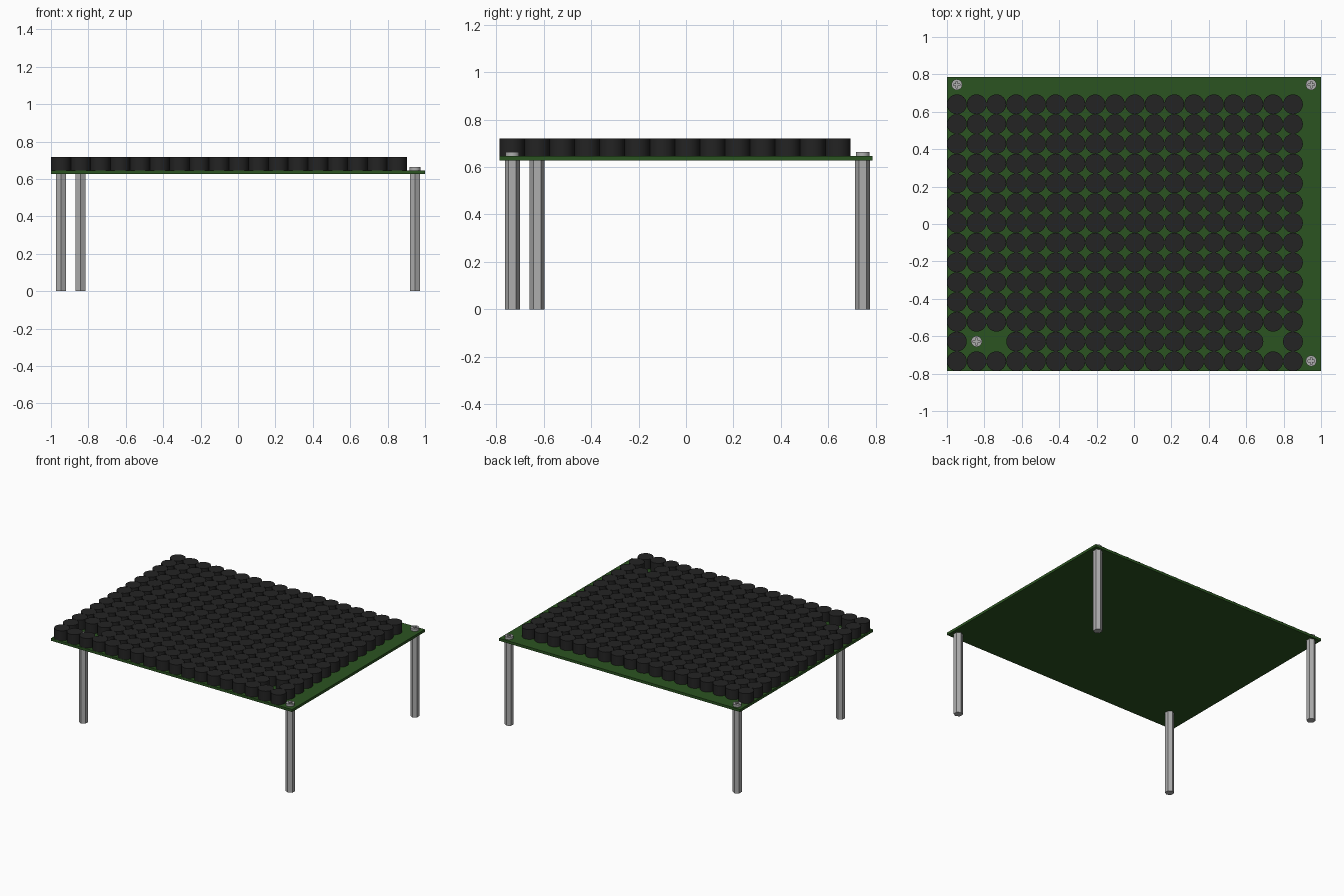
import bpy, bmesh, math
from mathutils import Matrix, Vector

if "Cube" in bpy.data.objects:
    bpy.data.objects.remove(bpy.data.objects["Cube"])

BOARD_BOTTOM, BOARD_TOP = 0.627, 0.646
PITCH = 0.1057


def material(name, rgb):
    m = bpy.data.materials.new(name)
    m.diffuse_color = (*rgb, 1)
    m.use_nodes = True
    m.node_tree.nodes["Principled BSDF"].inputs["Base Color"].default_value = m.diffuse_color
    return m


green = material("board green", (0.024, 0.088, 0.015))
black = material("soft black", (0.017, 0.017, 0.017))
metal = material("grey metal", (0.42, 0.42, 0.42))


def finish(bm, name, mat):
    me = bpy.data.meshes.new(name)
    bm.to_mesh(me)
    bm.free()
    me.materials.append(mat)
    ob = bpy.data.objects.new(name, me)
    bpy.context.collection.objects.link(ob)
    return ob


def add_cylinder(bm, x, y, z0, z1, r, sides, r_top=None, turn=0.0):
    mat = Matrix.Translation((x, y, (z0 + z1) / 2)) @ Matrix.Rotation(turn, 4, 'Z')
    bmesh.ops.create_cone(bm, cap_ends=True, segments=sides, radius1=r,
                          radius2=r if r_top is None else r_top,
                          depth=z1 - z0, matrix=mat)


def add_box(bm, center, size):
    mat = Matrix.Translation(center) @ Matrix.Diagonal((*size, 1))
    bmesh.ops.create_cube(bm, size=1, matrix=mat)


def smooth(ob):
    bpy.ops.object.select_all(action='DESELECT')
    bpy.context.view_layer.objects.active = ob
    ob.select_set(True)
    bpy.ops.object.shade_smooth_by_angle(angle=math.radians(30))


# Circuit board plate
bm = bmesh.new()
add_box(bm, (0, 0, (BOARD_BOTTOM + BOARD_TOP) / 2),
        (2, 1.574, BOARD_TOP - BOARD_BOTTOM))
finish(bm, "board", green)

# Grid of round pads, leaving gaps around the two inner screw positions
gaps = {(1, 1), (2, 1), (16, 1)}
bm = bmesh.new()
for col in range(18):
    for row in range(14):
        if (col, row) not in gaps:
            add_cylinder(bm, -0.947 + col * PITCH, -0.734 + row * PITCH,
                         BOARD_TOP - 0.004, 0.719, PITCH / 2, 32)
smooth(finish(bm, "round_pads", black))

# Hexagonal standoff legs and cross-recess screws
spots = {"back_left": (-0.947, 0.745), "back_right": (0.947, 0.745),
         "front_right": (0.947, -0.732), "front_left": (-0.842, -0.628)}
for place, (x, y) in spots.items():
    bm = bmesh.new()
    add_cylinder(bm, x, y, 0, BOARD_BOTTOM, 0.0315, 6, turn=math.pi / 6)
    # align one corner of the hexagon with the y axis
    pts = [v.co - Vector((x, y, 0)) for v in bm.verts]
    if max(abs(p.x) for p in pts) > 0.03:
        bmesh.ops.rotate(bm, verts=bm.verts, cent=(x, y, 0),
                         matrix=Matrix.Rotation(math.pi / 6, 3, 'Z'))
    finish(bm, place + "_leg", metal)

    bm = bmesh.new()
    add_cylinder(bm, x, y, BOARD_TOP - 0.002, 0.664, 0.029, 24)
    head = finish(bm, place + "_screw", metal)

    # cross-shaped recess cutter, drawn as one twelve-sided outline
    bm = bmesh.new()
    a, b = 0.0045, 0.018
    quarter = [(b, -a), (b, a), (a, a)]
    verts = []
    for k in range(4):
        rot = Matrix.Rotation(k * math.pi / 2, 2)
        for p in quarter:
            q = rot @ Vector(p)
            verts.append(bm.verts.new((x + q.x, y + q.y, 0.652)))
    face = bm.faces.new(verts)
    ext = bmesh.ops.extrude_face_region(bm, geom=[face])
    top = [g for g in ext["geom"] if isinstance(g, bmesh.types.BMVert)]
    bmesh.ops.translate(bm, verts=top, vec=(0, 0, 0.03))
    bmesh.ops.recalc_face_normals(bm, faces=bm.faces)
    cutter = finish(bm, place + "_recess_cutter", metal)

    mod = head.modifiers.new("recess", 'BOOLEAN')
    mod.operation = 'DIFFERENCE'
    mod.solver = 'EXACT'
    mod.object = cutter
    bpy.ops.object.select_all(action='DESELECT')
    bpy.context.view_layer.objects.active = head
    head.select_set(True)
    bpy.ops.object.modifier_apply(modifier=mod.name)
    bpy.data.objects.remove(cutter)
    smooth(head)
